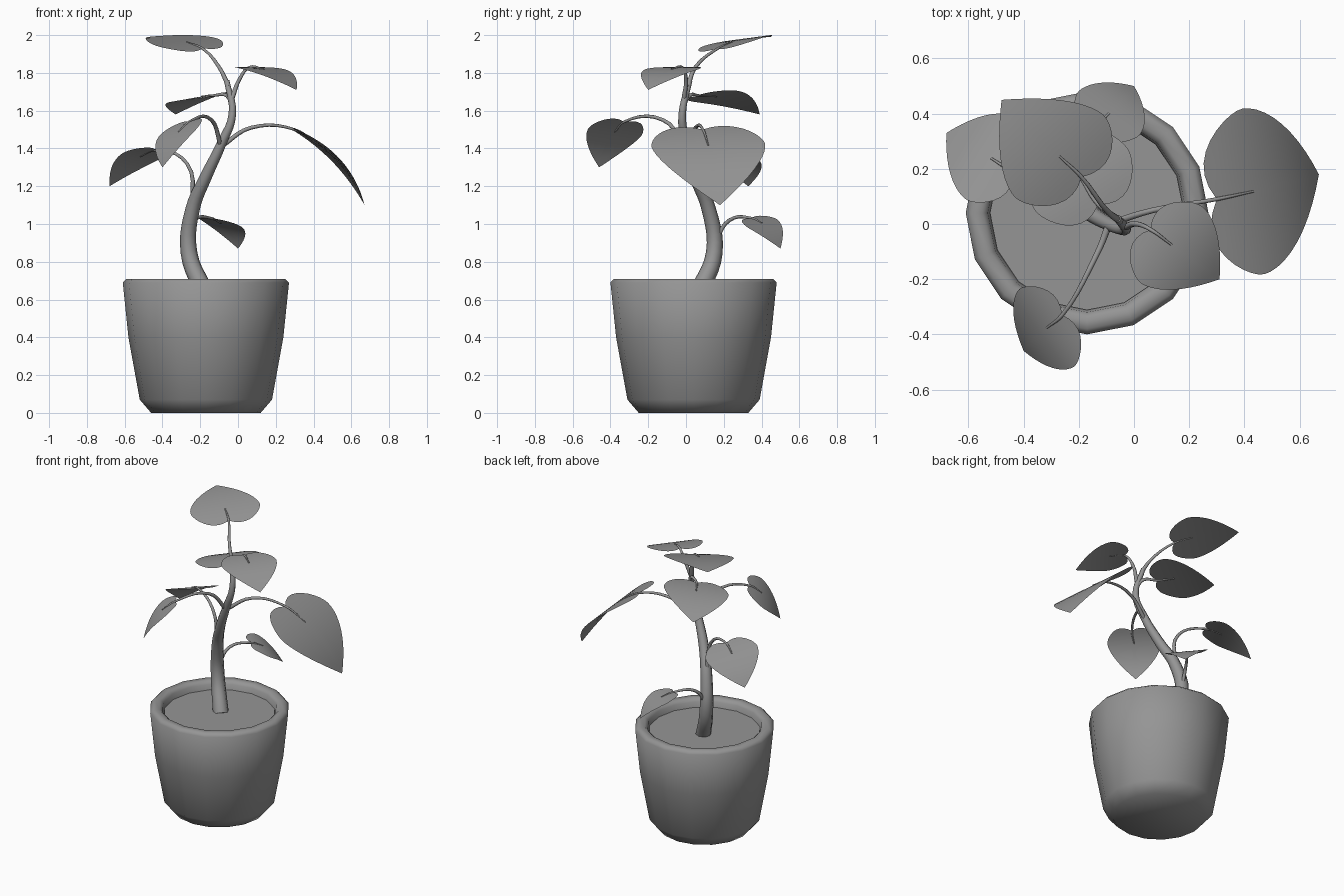
import bpy, bmesh, math
from mathutils import Vector

cube = bpy.data.objects.get("Cube")
if cube:
    bpy.data.objects.remove(cube, do_unlink=True)

# One flat grey for the whole plant
grey = bpy.data.materials.new("plain_grey")
grey.use_nodes = True
colour = (0.3, 0.3, 0.3, 1)
grey.diffuse_color = colour
grey.node_tree.nodes["Principled BSDF"].inputs["Base Color"].default_value = colour


def place(name, data, angle=60):
    """Add the part to the scene as a smooth-shaded mesh."""
    data.materials.append(grey)
    obj = bpy.data.objects.new(name, data)
    bpy.context.collection.objects.link(obj)
    bpy.ops.object.select_all(action='DESELECT')
    obj.select_set(True)
    bpy.context.view_layer.objects.active = obj
    if obj.type == 'CURVE':
        bpy.ops.object.convert(target='MESH')
    bpy.ops.object.shade_smooth_by_angle(angle=math.radians(angle))


def place_bmesh(name, bm, angle=60):
    mesh = bpy.data.meshes.new(name)
    bm.to_mesh(mesh)
    bm.free()
    place(name, mesh, angle)


def lathe(name, profile, centre, sides=16):
    """Spin (radius, height) pairs; the first and last rings are capped."""
    bm = bmesh.new()
    rings = []
    for radius, height in profile:
        ring = []
        for i in range(sides):
            turn = math.tau * i / sides
            ring.append(bm.verts.new((centre[0] + radius * math.cos(turn),
                                      centre[1] + radius * math.sin(turn), height)))
        rings.append(ring)
    for low, high in zip(rings, rings[1:]):
        for i in range(sides):
            bm.faces.new((low[i - 1], low[i], high[i], high[i - 1]))
    bm.faces.new(reversed(rings[0]))
    bm.faces.new(rings[-1])
    place_bmesh(name, bm)


def tube(name, points, start, end):
    """Tapered round stalk through the points."""
    curve = bpy.data.curves.new(name, 'CURVE')
    curve.dimensions = '3D'
    curve.bevel_depth = 1
    curve.bevel_resolution = 2
    curve.resolution_u = 5
    curve.use_fill_caps = True
    spline = curve.splines.new('BEZIER')
    last = len(points) - 1
    spline.bezier_points.add(last)
    for i, knot in enumerate(spline.bezier_points):
        knot.co = points[i]
        knot.handle_left_type = knot.handle_right_type = 'AUTO'
        knot.radius = start + (end - start) * i / last
    place(name, curve)


def leaf(name, notch, tip, half_width, root, bend, arch=0.03, columns=20, rows=10):
    """Arched heart-shaped sheet, with a stalk from the stem to its midrib."""
    notch, half = Vector(notch), Vector(half_width)
    axis = Vector(tip) - notch
    normal = axis.cross(half).normalized()
    if normal.z < 0:
        normal.negate()
    widest = 0.28

    def surface(along, across):
        bulge = arch * 4 * along * (1 - along)
        return notch + axis * along + half * across + normal * bulge

    # Columns run from the lobed edge to the pointed edge
    bm = bmesh.new()
    grid = []
    for c in range(columns + 1):
        across = math.sin(math.pi * (c / columns - 0.5))
        m = abs(across)
        lobe = 0.35 * m * (1 - m)
        near = widest * (1 - math.sqrt(max(0, 1 - m * m))) - lobe
        far = widest + (1 - widest) * (1 - m) ** 0.6
        grid.append([bm.verts.new(surface(near + (far - near) * r / rows, across))
                     for r in range(rows + 1)])
    for p, q in zip(grid, grid[1:]):
        for r in range(rows):
            bm.faces.new((p[r], q[r], q[r + 1], p[r + 1]))
    bmesh.ops.remove_doubles(bm, verts=bm.verts, dist=0.0005)
    bm.normal_update()
    if sum(face.normal.z for face in bm.faces) < 0:
        bmesh.ops.reverse_faces(bm, faces=bm.faces)
    place_bmesh(name + "_leaf", bm, 80)
    tube(name + "_stalk", [root, bend, surface(0, 0), surface(widest, 0)], 0.013, 0.004)


# Pot with a rounded lip, and the soil inside it
pot_centre = (-0.17, 0.04)
lathe("pot", [(0.29, 0), (0.35, 0.07), (0.41, 0.4), (0.44, 0.69), (0.42, 0.71),
              (0.38, 0.71), (0.36, 0.69), (0.35, 0.63)], pot_centre)
lathe("soil", [(0.352, 0.62), (0.352, 0.655)], pot_centre)

# Main stem
tube("stem", [(-0.18, 0.07, 0.64), (-0.26, 0.15, 0.85), (-0.24, 0.12, 1.08),
              (-0.17, 0.05, 1.25), (-0.09, 0, 1.42), (-0.03, -0.02, 1.58),
              (-0.06, 0.02, 1.76)], 0.05, 0.014)

# Leaves from the lowest to the highest
leaf("lower_back", notch=(-0.14, 0.35, 1.03), tip=(0, 0.5, 0.87),
     half_width=(0.11, -0.08, -0.02), root=(-0.26, 0.15, 0.9), bend=(-0.23, 0.23, 1.02))
leaf("left", notch=(-0.44, 0.19, 1.39), tip=(-0.68, 0.33, 1.2),
     half_width=(-0.09, -0.15, 0.02), root=(-0.24, 0.12, 1.08), bend=(-0.27, 0.11, 1.32))
leaf("front", notch=(-0.26, -0.33, 1.54), tip=(-0.4, -0.46, 1.3),
     half_width=(-0.1, 0.14, -0.02), root=(-0.09, 0, 1.41), bend=(-0.14, -0.12, 1.55))
leaf("large", notch=(0.3, 0.09, 1.5), tip=(0.67, 0.18, 1.1),
     half_width=(-0.04, 0.3, 0.01), root=(-0.09, 0, 1.41), bend=(0.07, 0.05, 1.51),
     arch=0.05)
leaf("upper_back", notch=(-0.13, 0.07, 1.68), tip=(-0.33, 0.39, 1.58),
     half_width=(0.17, 0.11, 0.03), root=(-0.03, -0.02, 1.62), bend=(-0.06, 0.02, 1.68))
leaf("upper_front", notch=(0.06, -0.02, 1.83), tip=(0.31, -0.2, 1.71),
     half_width=(0.11, 0.14, 0), root=(-0.03, -0.01, 1.67), bend=(0.01, 0, 1.77))
leaf("top", notch=(-0.19, 0.17, 1.93), tip=(-0.48, 0.45, 1.99),
     half_width=(0.16, 0.15, 0.02), root=(-0.05, 0.01, 1.73), bend=(-0.1, 0.05, 1.83),
     arch=0.02)
